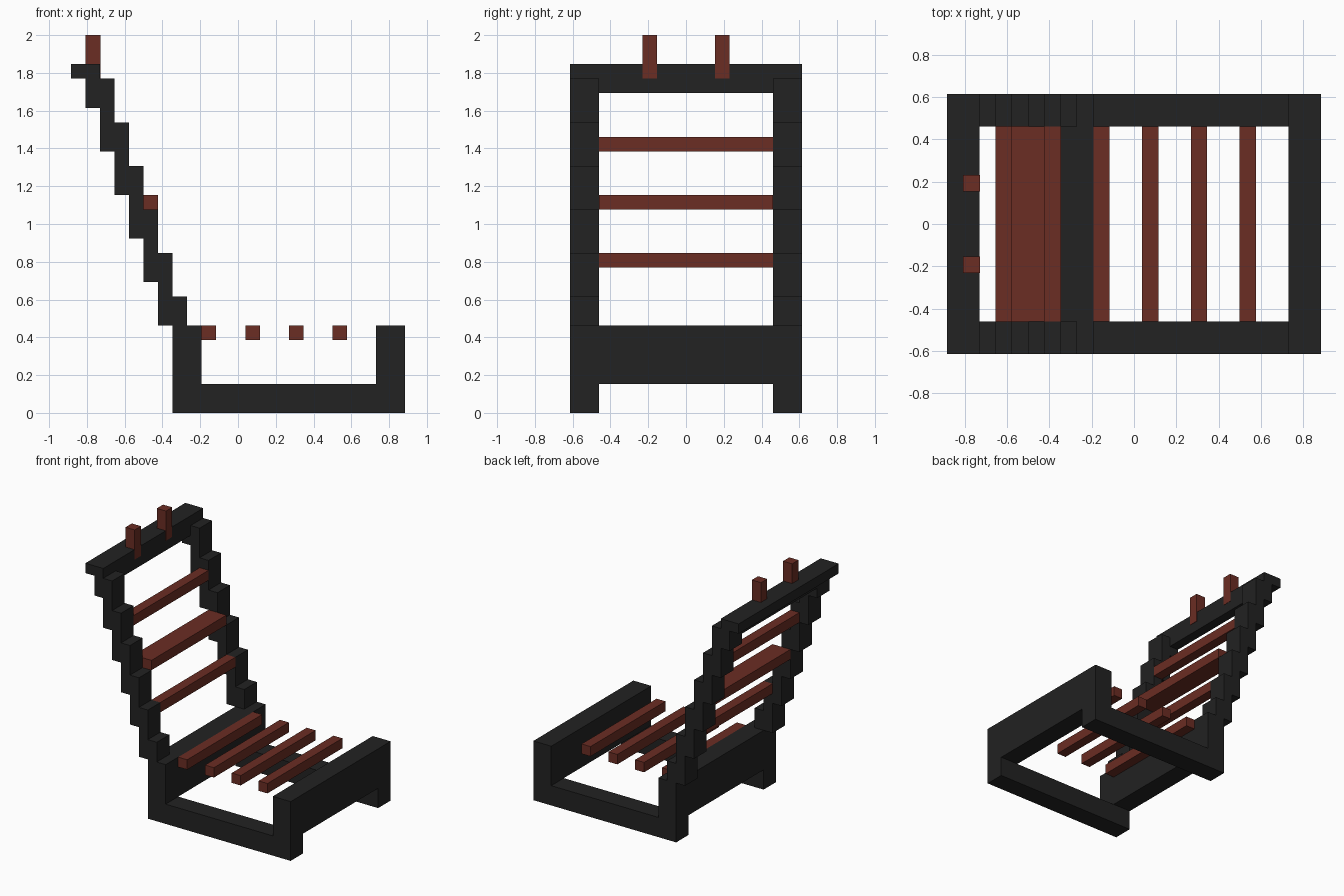
import bpy
import bmesh
from mathutils import Vector

U = 1 / 13  # one block of the model's grid

cube = bpy.data.objects.get("Cube")
if cube:
    bpy.data.objects.remove(cube, do_unlink=True)


def make_material(name, color):
    mat = bpy.data.materials.new(name)
    mat.use_nodes = True
    mat.diffuse_color = color
    bsdf = next(n for n in mat.node_tree.nodes if n.type == 'BSDF_PRINCIPLED')
    bsdf.inputs["Base Color"].default_value = color
    bsdf.inputs["Roughness"].default_value = 0.8
    return mat


black = make_material("black_frame", (0.016, 0.016, 0.016, 1))
brown = make_material("red_brown_wood", (0.147, 0.026, 0.017, 1))


def finish(name, bm, mat):
    bmesh.ops.recalc_face_normals(bm, faces=bm.faces[:])
    mesh = bpy.data.meshes.new(name)
    bm.to_mesh(mesh)
    bm.free()
    mesh.materials.append(mat)
    obj = bpy.data.objects.new(name, mesh)
    bpy.context.scene.collection.objects.link(obj)
    return obj


def prism(name, profile, y0, y1, mat):
    """Extrude an x-z outline, given in blocks, from y0 to y1."""
    bm = bmesh.new()
    face = bm.faces.new([bm.verts.new((x * U, y0 * U, z * U)) for x, z in profile])
    ext = bmesh.ops.extrude_face_region(bm, geom=[face])
    moved = [g for g in ext["geom"] if isinstance(g, bmesh.types.BMVert)]
    bmesh.ops.translate(bm, verts=moved, vec=Vector((0, (y1 - y0) * U, 0)))
    return finish(name, bm, mat)


def bar(name, x0, x1, z0, z1, mat, y0=-6, y1=6):
    return prism(name, [(x0, z0), (x1, z0), (x1, z1), (x0, z1)], y0, y1, mat)


# Side frames: low rail with two posts and a stepped, reclining back
outline = [(-4.5, 0), (11.5, 0), (11.5, 6), (9.5, 6), (9.5, 2), (-2.5, 2), (-2.5, 6)]
top = 6
for i in range(6):
    outline += [(-3.5 - i, top), (-3.5 - i, 8 + 3 * i)]
    top = 8 + 3 * i
outline += [(-9.5, 23), (-9.5, 24), (-11.5, 24), (-11.5, 23), (-10.5, 23), (-10.5, 21)]
for i in reversed(range(5)):
    outline += [(-5.5 - i, 9 + 3 * i), (-5.5 - i, 6 + 3 * i)]
outline.append((-4.5, 6))

for side, y0 in (("right", -8), ("left", 6)):
    prism(side + "_side_frame", outline, y0, y0 + 2, black)

# Cross boards joining the sides
bar("front_board", 9.5, 11.5, 2, 6, black)
bar("rear_board", -4.5, -2.5, 2, 6, black)
prism("top_rail", [(-10.5, 22), (-9.5, 22), (-9.5, 24), (-11.5, 24),
                   (-11.5, 23), (-10.5, 23)], -6, 6, black)

# Seat slats
for i in range(4):
    x = -2.5 + 3 * i
    bar(f"seat_slat_{i + 1}", x, x + 1, 5, 6, brown)

# Back slats, the middle one deeper
bar("lower_back_slat", -5.5, -4.5, 10, 11, brown)
bar("middle_back_slat", -7.5, -5.5, 14, 15, brown)
bar("upper_back_slat", -8.5, -7.5, 18, 19, brown)

# Headrest pegs, set just proud of the top rail
for side, y in (("right", -3), ("left", 2)):
    bar(side + "_headrest_peg", -10.5, -9.47, 23, 26, brown, y, y + 1)
